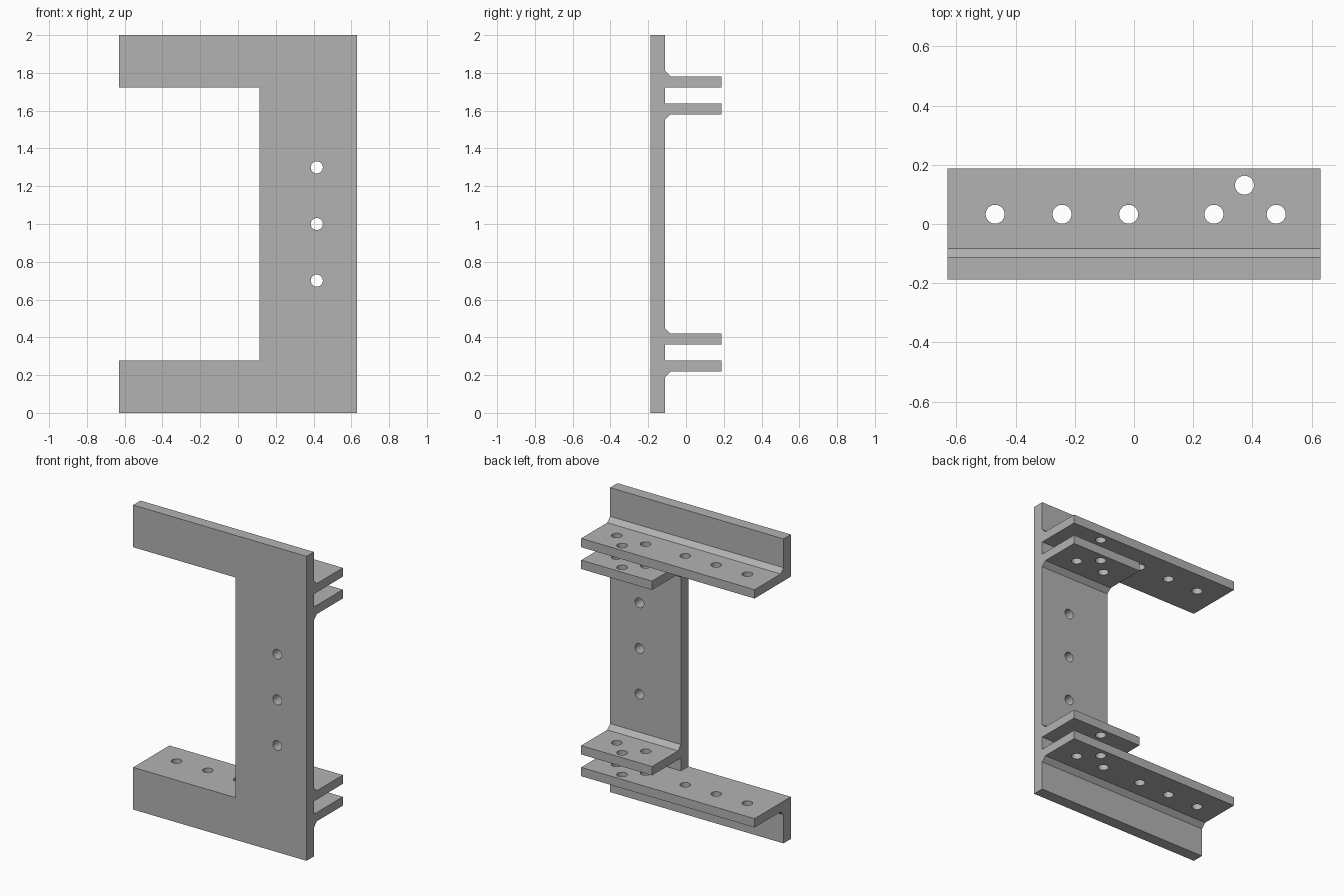
import bpy, bmesh
from mathutils import Matrix, Vector

cube = bpy.data.objects.get("Cube")
if cube:
    bpy.data.objects.remove(cube, do_unlink=True)

steel = bpy.data.materials.new("plain grey metal")
steel.use_nodes = True
GREY = (0.45, 0.45, 0.45, 1)
steel.diffuse_color = GREY
steel.node_tree.nodes["Principled BSDF"].inputs["Base Color"].default_value = GREY

# Main dimensions
HALF_W, HEIGHT, HALF_D = 0.63, 2.0, 0.188
PLATE_BACK = -0.112
WEB_X = 0.115
ARM = 0.277
CHAMFER = 0.03
HOLE_R = 0.032


def prism(name, points, direction):
    """Extrude a closed outline of 3D points along a vector."""
    bm = bmesh.new()
    face = bm.faces.new([bm.verts.new(p) for p in points])
    new = bmesh.ops.extrude_face_region(bm, geom=[face])["geom"]
    verts = [v for v in new if isinstance(v, bmesh.types.BMVert)]
    bmesh.ops.translate(bm, verts=verts, vec=direction)
    bmesh.ops.recalc_face_normals(bm, faces=bm.faces)
    mesh = bpy.data.meshes.new(name)
    bm.to_mesh(mesh)
    bm.free()
    obj = bpy.data.objects.new(name, mesh)
    bpy.context.collection.objects.link(obj)
    mesh.materials.append(steel)
    return obj


def drill(obj, centres, axis):
    """Cut round holes through an object along an axis."""
    bm = bmesh.new()
    turn = Vector((0, 0, 1)).rotation_difference(Vector(axis)).to_matrix().to_4x4()
    for c in centres:
        bmesh.ops.create_cone(bm, cap_ends=True, segments=32, radius1=HOLE_R,
                              radius2=HOLE_R, depth=0.2,
                              matrix=Matrix.Translation(c) @ turn)
    mesh = bpy.data.meshes.new("hole_cutter")
    bm.to_mesh(mesh)
    bm.free()
    mesh.materials.append(steel)
    cutter = bpy.data.objects.new("hole_cutter", mesh)
    cutter.hide_render = True
    bpy.context.collection.objects.link(cutter)
    mod = obj.modifiers.new("holes", 'BOOLEAN')
    mod.operation, mod.solver, mod.object = 'DIFFERENCE', 'EXACT', cutter
    bpy.ops.object.select_all(action='DESELECT')
    obj.select_set(True)
    bpy.context.view_layer.objects.active = obj
    bpy.ops.object.modifier_apply(modifier=mod.name)
    bpy.data.objects.remove(cutter, do_unlink=True)
    bpy.ops.object.shade_smooth_by_angle()


# C-shaped front plate with three holes in its web
outline = [(-HALF_W, 0), (HALF_W, 0), (HALF_W, HEIGHT), (-HALF_W, HEIGHT),
           (-HALF_W, HEIGHT - ARM), (WEB_X, HEIGHT - ARM),
           (WEB_X, ARM), (-HALF_W, ARM)]
plate = prism("front_plate", [(x, -HALF_D, z) for x, z in outline],
              (0, PLATE_BACK + HALF_D, 0))
drill(plate, [(0.417, -0.15, z) for z in (0.7, 1.0, 1.3)], (0, 1, 0))

# Holes shared by all shelves, and those only in the long ones
SHORT_HOLES = [(0.27, 0.033), (0.48, 0.033), (0.373, 0.131)]
LONG_HOLES = SHORT_HOLES + [(-0.469, 0.033), (-0.243, 0.033), (-0.018, 0.033)]


def shelf(name, x0, flat, bevelled, holes):
    """Shelf behind the plate, with a chamfered fillet on its bevelled side."""
    s = CHAMFER if bevelled > flat else -CHAMFER
    profile = [(PLATE_BACK, flat), (HALF_D, flat), (HALF_D, bevelled),
               (PLATE_BACK + CHAMFER, bevelled), (PLATE_BACK, bevelled + s)]
    obj = prism(name, [(x0, y, z) for y, z in profile], (HALF_W - x0, 0, 0))
    mid = (flat + bevelled) / 2
    drill(obj, [(x, y, mid) for x, y in holes], (0, 0, 1))


# Long outer and short inner shelves, mirrored top to bottom
for end, place in (("lower", lambda z: z), ("upper", lambda z: HEIGHT - z)):
    shelf(end + "_long_shelf", -HALF_W, place(ARM), place(0.219), LONG_HOLES)
    shelf(end + "_short_shelf", WEB_X, place(0.362), place(0.42), SHORT_HOLES)
